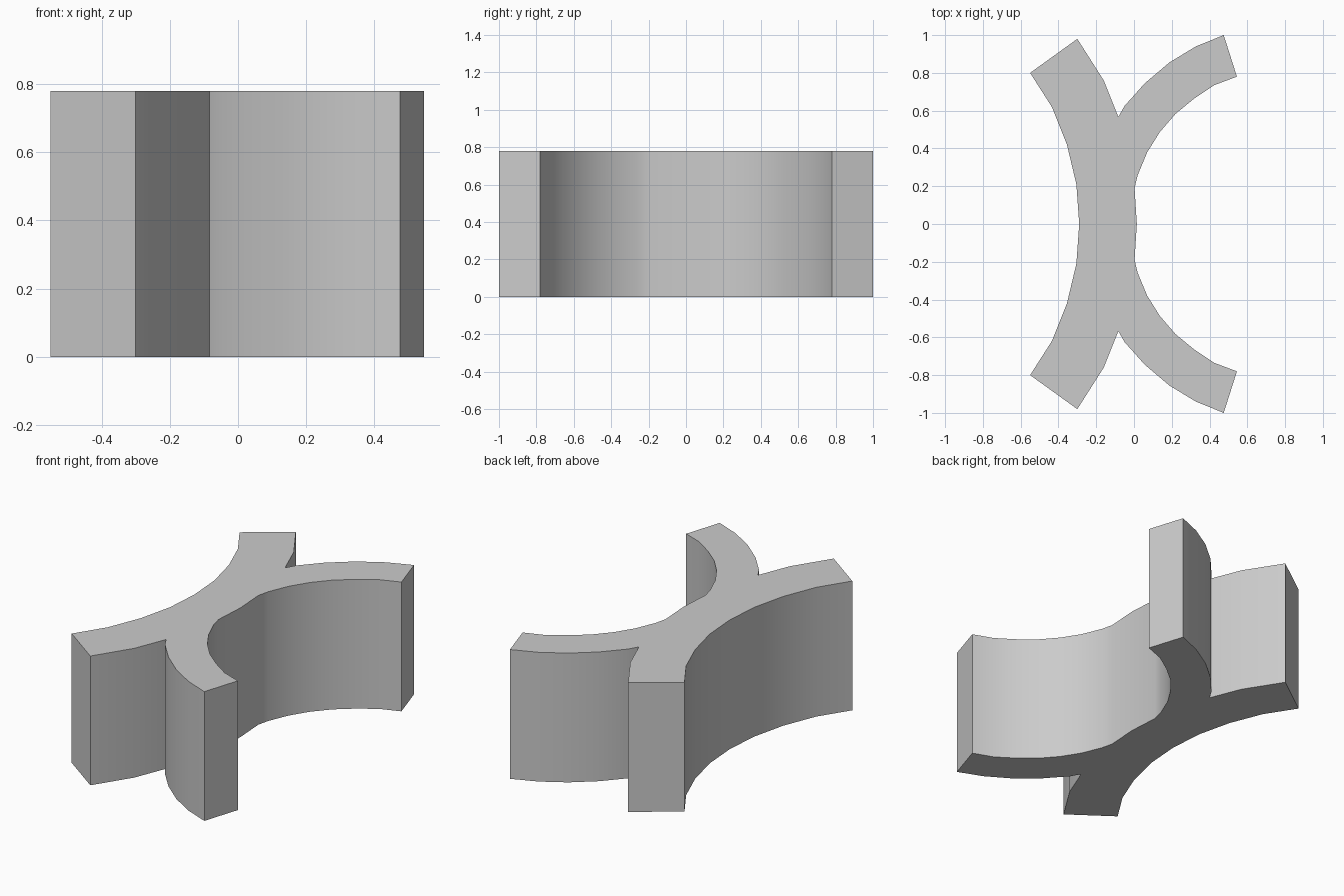
import bpy
import bmesh
import math

cube = bpy.data.objects.get("Cube")
if cube:
    bpy.data.objects.remove(cube, do_unlink=True)

HEIGHT = 0.78

# Back half of the outline, from the right waist round to the left waist
waist_right = [(0.015, 0), (0.003, 0.19)]
curved_arm_inner = [(0.02, 0.26), (0.07, 0.38), (0.137, 0.487), (0.22, 0.583),
                    (0.317, 0.663), (0.425, 0.735), (0.545, 0.78)]
curved_arm_outer = [(0.475, 1.0), (0.327, 0.94), (0.187, 0.855), (0.057, 0.745),
                    (-0.05, 0.625), (-0.083, 0.567)]
thick_arm = [(-0.16, 0.76), (-0.3, 0.98), (-0.55, 0.80), (-0.435, 0.62),
             (-0.355, 0.42), (-0.305, 0.21), (-0.29, 0)]
half = waist_right + curved_arm_inner + curved_arm_outer + thick_arm

# Mirror the half to the front, leaving out the two shared waist points
outline = half + [(x, -y) for x, y in reversed(half[1:-1])]

# Raise the outline into a solid block
bm = bmesh.new()
base = bm.faces.new([bm.verts.new((x, y, 0)) for x, y in outline])
top = bmesh.ops.extrude_face_region(bm, geom=[base], use_keep_orig=True)["geom"]
bmesh.ops.translate(bm, vec=(0, 0, HEIGHT),
                    verts=[g for g in top if isinstance(g, bmesh.types.BMVert)])
bmesh.ops.recalc_face_normals(bm, faces=bm.faces)
mesh = bpy.data.meshes.new("four_arm_bracket")
bm.to_mesh(mesh)
bm.free()

bracket = bpy.data.objects.new("four_arm_bracket", mesh)
bpy.context.collection.objects.link(bracket)

# Plain grey finish
grey = bpy.data.materials.new("plain_grey")
grey.use_nodes = True
colour = (0.6, 0.6, 0.6, 1)
grey.diffuse_color = colour
grey.node_tree.nodes["Principled BSDF"].inputs["Base Color"].default_value = colour
mesh.materials.append(grey)

# Smooth arcs with crisp corners
bpy.ops.object.select_all(action="DESELECT")
bracket.select_set(True)
bpy.context.view_layer.objects.active = bracket
bpy.ops.object.shade_smooth_by_angle(angle=math.radians(30))
